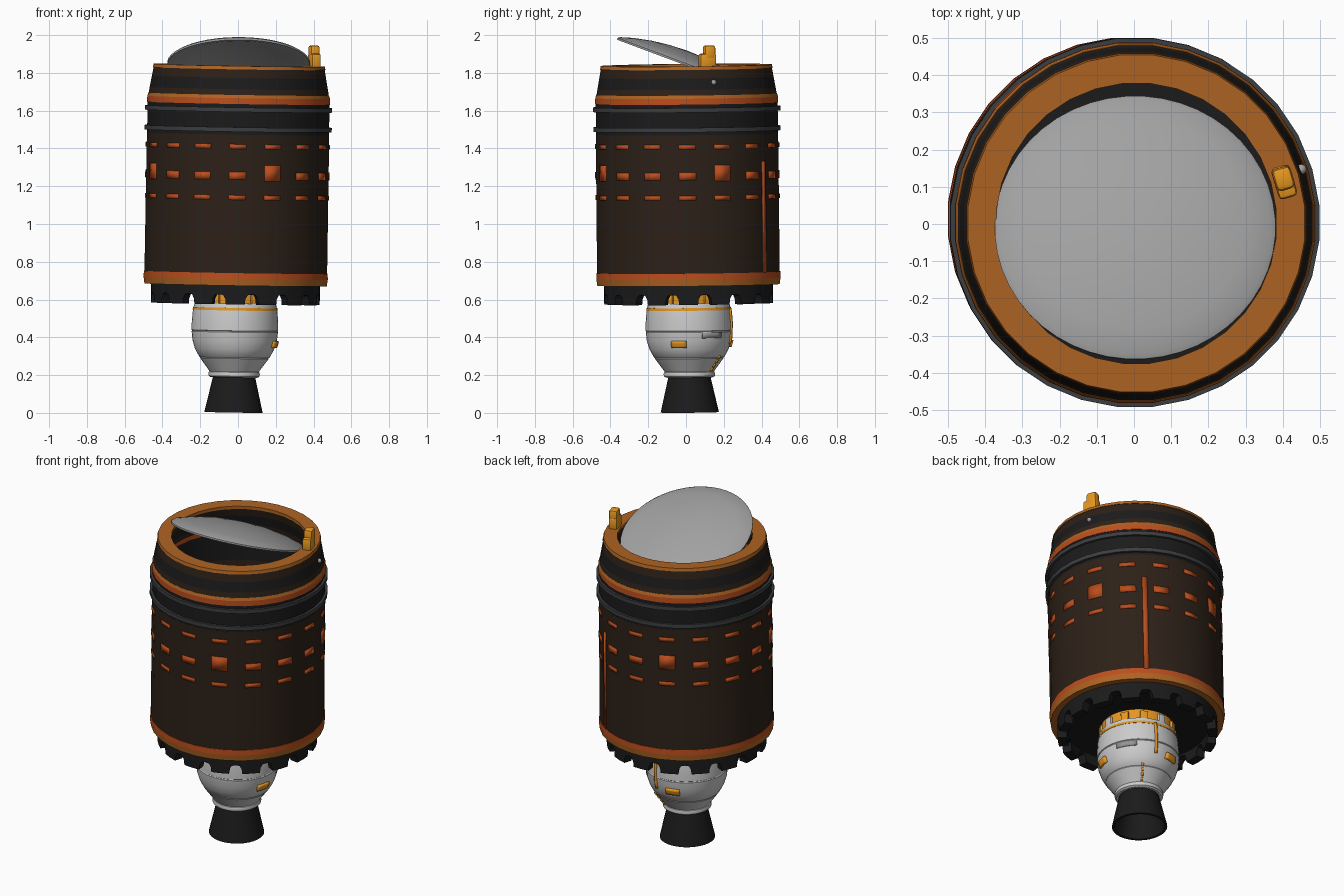
import bpy, bmesh, math
from mathutils import Matrix, Vector

if "Cube" in bpy.data.objects:
    bpy.data.objects.remove(bpy.data.objects["Cube"])

# The whole craft leans very slightly
LEAN = (Matrix.Translation((-0.024, 0.02, 0.003)) @ Matrix.Rotation(0.0165, 4, 'Y')
        @ Matrix.Rotation(0.01, 4, 'X'))


def mat(name, r, g, b):
    m = bpy.data.materials.new(name)
    m.diffuse_color = (r, g, b, 1)
    m.use_nodes = True
    m.node_tree.nodes["Principled BSDF"].inputs["Base Color"].default_value = m.diffuse_color
    return m


BLACK = mat("black", 0.011, 0.011, 0.011)
BROWN = mat("dark_brown", 0.026, 0.015, 0.009)
CHAR = mat("charcoal", 0.045, 0.047, 0.05)
RED = mat("red_orange", 0.5, 0.075, 0.012)
RUST = mat("rust", 0.42, 0.125, 0.016)
YELLOW = mat("yellow", 0.8, 0.31, 0.015)
GREY = mat("lid_grey", 0.36, 0.36, 0.36)
PANEL = mat("panel_grey", 0.3, 0.3, 0.3)


def finish(name, bm, m=None, xf=LEAN, angle=35):
    bmesh.ops.recalc_face_normals(bm, faces=bm.faces)
    me = bpy.data.meshes.new(name)
    bm.to_mesh(me)
    bm.free()
    ob = bpy.data.objects.new(name, me)
    bpy.context.collection.objects.link(ob)
    ob.matrix_world = xf
    if m:
        me.materials.append(m)
    bpy.context.view_layer.objects.active = ob
    bpy.ops.object.select_all(action='DESELECT')
    ob.select_set(True)
    bpy.ops.object.shade_smooth_by_angle(angle=math.radians(angle))
    return ob


def lathe(name, profile, m=None, segs=32, closed=True, xf=LEAN):
    """Spin a (radius, z) profile round the z axis."""
    bm = bmesh.new()
    rings = []
    for r, z in profile:
        if r == 0:
            rings.append([bm.verts.new((0, 0, z))] * segs)
        else:
            rings.append([bm.verts.new((r * math.cos(a), r * math.sin(a), z))
                          for a in (2 * math.pi * (i + 0.5) / segs for i in range(segs))])
    pairs = list(zip(rings, rings[1:])) + ([(rings[-1], rings[0])] if closed else [])
    for lo, hi in pairs:
        for i in range(segs):
            j = (i + 1) % segs
            quad = list(dict.fromkeys([lo[i], lo[j], hi[j], hi[i]]))
            if len(quad) > 2:
                bm.faces.new(quad)
    return finish(name, bm, m, xf)


def band(name, r0, z0, r1, z1, m, inner=0.44):
    return lathe(name, [(inner, z0), (r0, z0), (r1, z1), (inner, z1)], m)


def patch(name, az, width, path, m, thick=0.006, cells=2):
    """Curved plate on a round surface, following a (radius, z) path."""
    bm = bmesh.new()
    rows = []
    for r, z in path:
        half = width / r / 2
        rows.append([bm.verts.new((r * math.cos(a), r * math.sin(a), z)) for a in
                     (math.radians(az) - half + 2 * half * i / cells for i in range(cells + 1))])
    for lo, hi in zip(rows, rows[1:]):
        for i in range(cells):
            bm.faces.new((lo[i], lo[i + 1], hi[i + 1], hi[i]))
    ob = finish(name, bm, m)
    s = ob.modifiers.new("thickness", 'SOLIDIFY')
    s.thickness, s.offset = thick, 0
    return ob


def block(name, size, xf, m, bevel=0.0):
    bm = bmesh.new()
    bmesh.ops.create_cube(bm, size=1, matrix=Matrix.Diagonal((*size, 1)))
    if bevel:
        bmesh.ops.bevel(bm, geom=bm.edges[:], offset=bevel, segments=2, affect='EDGES', profile=0.5)
    return finish(name, bm, m, xf)


# Barrel hull, from the bottom up
band("hull_base_band", 0.485, 0.675, 0.49, 0.71, RUST, 0.36)
band("hull_base_stripe", 0.49, 0.71, 0.489, 0.742, RED)
band("hull_body", 0.486, 0.742, 0.485, 1.475, BROWN)
band("hull_collar", 0.484, 1.475, 0.484, 1.64, BLACK)
for i, z in enumerate((1.502, 1.607)):
    band(f"collar_rib_{i}", 0.498, z - 0.012, 0.498, z + 0.012, CHAR, 0.47)
band("shoulder_stripe", 0.487, 1.637, 0.486, 1.668, RED)
band("shoulder_edge", 0.486, 1.668, 0.48, 1.685, RUST)
lathe("shoulder_lower", [(0.41, 1.685), (0.479, 1.685), (0.474, 1.715), (0.405, 1.715)], BROWN)
lathe("shoulder_band", [(0.405, 1.715), (0.474, 1.715), (0.463, 1.775), (0.39, 1.775)], BLACK)
lathe("shoulder_upper", [(0.39, 1.775), (0.463, 1.775), (0.455, 1.822), (0.38, 1.822)], BROWN)
band("rim", 0.459, 1.82, 0.455, 1.838, RUST, 0.378)
lathe("hull_floor", [(0, 0.64), (0.41, 0.64), (0.44, 0.75), (0, 0.75)], BLACK)

# Toothed skirt under the hull: sixteen rounded notches
bm = bmesh.new()
notch = [(-0.084, 0.575), (-0.076, 0.605), (-0.05, 0.625), (0, 0.629), (0.05, 0.625),
         (0.076, 0.605), (0.084, 0.575), (0.196, 0.575)]
cols = []
for k in range(16):
    for off, z in notch:
        a = (k + 0.5) * math.pi / 8 + off
        c, s = math.cos(a), math.sin(a)
        cols.append([bm.verts.new((r * c, r * s, h)) for r, h in
                     ((0.447, 0.69), (0.447, z), (0.395, z), (0.395, 0.69))])
for a, b in zip(cols, cols[1:] + cols[:1]):
    for i in range(4):
        j = (i + 1) % 4
        bm.faces.new((a[i], b[i], b[j], a[j]))
finish("toothed_skirt", bm, BLACK)

# Painted dashes round the hull, larger square every quarter turn
for k in range(16):
    az = k * 22.5
    big = k % 4 == 1
    rows = ((1.40, 1.424), (1.23, 1.315) if big else (1.237, 1.277), (1.13, 1.154))
    for n, (z0, z1) in enumerate(rows):
        patch(f"dash_{n}_{k}", az, 0.09, [(0.485, z0), (0.485, z1)], RED)
patch("long_stripe", 56.25, 0.028, [(0.485, 0.74), (0.485, 1.33)], RED)

# Tilted domed lid
lid_xf = Matrix.Translation((0.003, -0.008, 1.857)) @ Matrix.Rotation(math.radians(-20.5), 4, 'X')
lathe("lid", [(0, 0.062), (0.1, 0.058), (0.2, 0.046), (0.3, 0.025), (0.365, 0.005), (0.378, -0.004),
              (0.376, -0.014), (0.355, -0.014), (0.25, 0.012), (0.12, 0.032), (0, 0.038)],
      GREY, 48, False, lid_xf)

# Latch on the rim and the small stud below it
turn = Matrix.Rotation(math.radians(16.6), 4, 'Z')
block("latch_foot", (0.052, 0.088, 0.08), Matrix.Translation((0.404, 0.113, 1.862)) @ turn, YELLOW, 0.012)
block("latch_head", (0.052, 0.062, 0.08), Matrix.Translation((0.402, 0.122, 1.906)) @ turn, YELLOW, 0.014)
bm = bmesh.new()
bmesh.ops.create_uvsphere(bm, u_segments=12, v_segments=8, radius=0.014)
finish("rim_stud", bm, GREY, Matrix.Translation((0.45, 0.147, 1.75)))

# Engine pod with two shallow grooves
POD = [(0, 0.578), (0.215, 0.578), (0.221, 0.555), (0.225, 0.53), (0.229, 0.48), (0.23, 0.434),
       (0.226, 0.431), (0.229, 0.426), (0.224, 0.38), (0.21, 0.335), (0.187, 0.293), (0.182, 0.29),
       (0.182, 0.286), (0.152, 0.245), (0.13, 0.215), (0, 0.215)]
lathe("engine_pod", POD, None, 48, False)


def pod_r(z):
    for (r0, z0), (r1, z1) in zip(POD, POD[1:]):
        if z1 <= z <= z0 and z0 > z1:
            return r0 + (r1 - r0) * (z0 - z) / (z0 - z1)


def on_pod(z0, z1, n=8):
    return [(pod_r(z) + 0.001, z) for z in (z0 + (z1 - z0) * i / n for i in range(n + 1))]


lathe("pod_ring", [(0.2, 0.541), (0.2255, 0.541), (0.224, 0.555), (0.2, 0.555)], YELLOW, 48)
lathe("pod_neck", [(0.185, 0.57), (0.203, 0.57), (0.203, 0.66), (0.185, 0.66)], YELLOW, 48)
for k in range(12):
    a = 2 * math.pi * k / 12
    block(f"neck_clip_{k}", (0.02, 0.045, 0.05),
          LEAN @ Matrix.Rotation(a, 4, 'Z') @ Matrix.Translation((0.206, 0, 0.6)),
          YELLOW if k % 3 else None, 0.004)
for i, az in enumerate((-14, 104)):
    patch(f"pod_hatch_{i}", az, 0.08, on_pod(0.347, 0.382, 3), YELLOW, 0.022, 4)
patch("pod_panel", 33, 0.12, on_pod(0.395, 0.425, 2), PANEL, 0.004, 4)
patch("pod_cable", 76, 0.014, on_pod(0.36, 0.55), YELLOW, 0.016)
for i in range(4):
    patch(f"pod_cable_lower_{i}", 57, 0.012, on_pod(0.22 + i * 0.022, 0.235 + i * 0.022, 2), YELLOW, 0.012)

# Nozzle collar and hollow nozzle bell
lathe("nozzle_collar", [(0, 0.185), (0.125, 0.185), (0.135, 0.192), (0.137, 0.203), (0.134, 0.213),
                        (0.122, 0.219), (0, 0.219)], None, 40, False)
lathe("nozzle", [(0, 0.188), (0.112, 0.188), (0.155, 0.0), (0.14, 0.0), (0.1, 0.15), (0, 0.16)],
      BLACK, 32, False)
